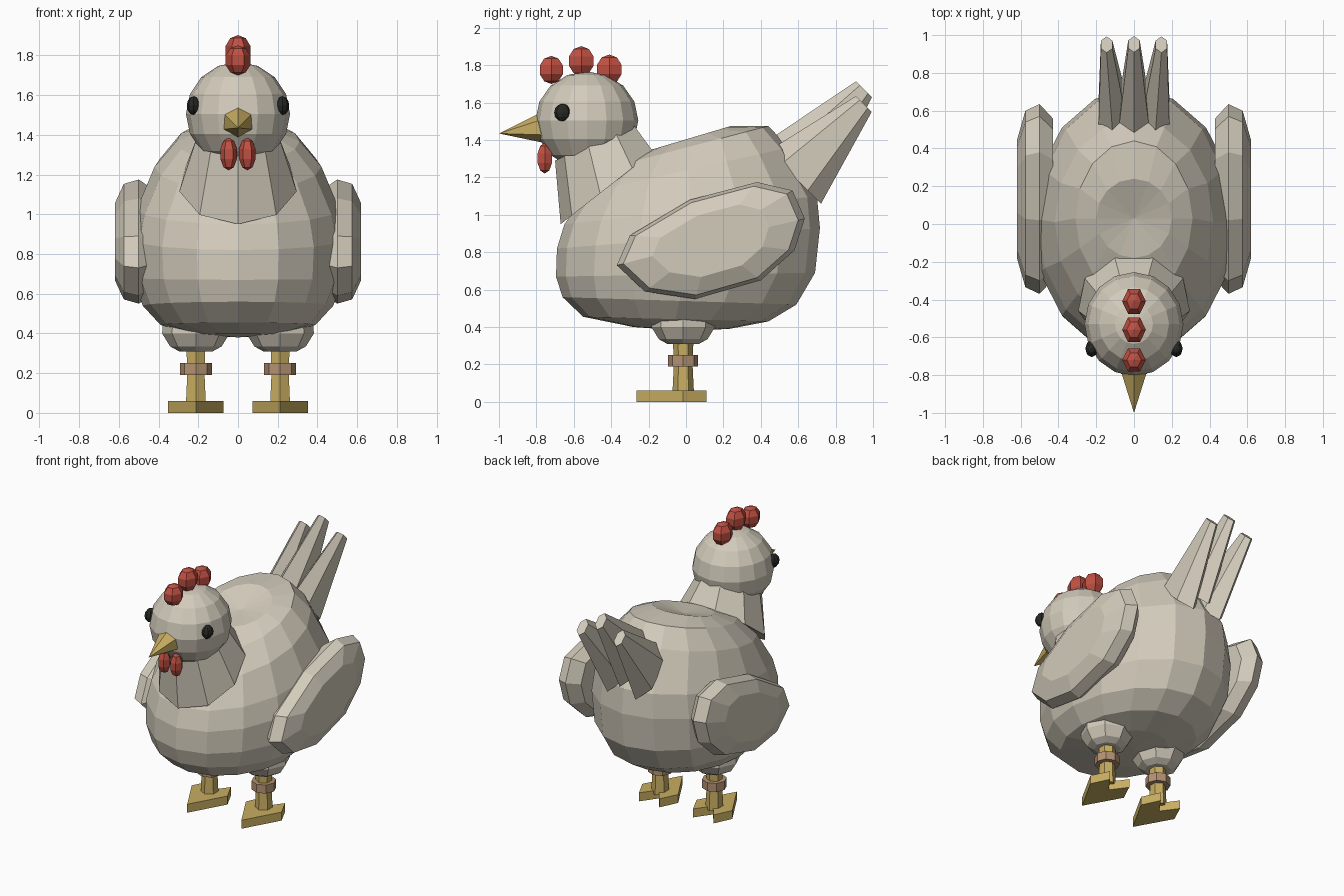
import bpy, bmesh, math
from mathutils import Vector, Matrix

cube = bpy.data.objects.get("Cube")
if cube:
    bpy.data.objects.remove(cube, do_unlink=True)


def material(name, rgb):
    m = bpy.data.materials.new(name)
    m.use_nodes = True
    m.diffuse_color = (*rgb, 1)
    m.node_tree.nodes["Principled BSDF"].inputs["Base Color"].default_value = (*rgb, 1)
    return m


CREAM = material("cream feathers", (0.65, 0.60, 0.50))
RED = material("comb red", (0.53, 0.08, 0.055))
GOLD = material("beak gold", (0.58, 0.42, 0.12))
BROWN = material("ankle tan", (0.46, 0.29, 0.17))
BLACK = material("eye black", (0.02, 0.021, 0.018))


def finish(bm, name, mat):
    bmesh.ops.recalc_face_normals(bm, faces=bm.faces)
    mesh = bpy.data.meshes.new(name)
    bm.to_mesh(mesh)
    bm.free()
    mesh.materials.append(mat)
    obj = bpy.data.objects.new(name, mesh)
    bpy.context.collection.objects.link(obj)
    return obj


def loft(name, mat, rings, start=None, end=None):
    """Skin a stack of point rings; each end is a pole or a flat cap."""
    bm = bmesh.new()
    loops = [[bm.verts.new(p) for p in ring] for ring in rings]
    n = len(loops[0])
    for a, b in zip(loops, loops[1:]):
        for i in range(n):
            j = (i + 1) % n
            bm.faces.new((a[i], a[j], b[j], b[i]))
    for loop, pole in ((loops[0], start), (loops[-1], end)):
        if pole is None:
            bm.faces.new(loop)
        else:
            tip = bm.verts.new(pole)
            for i in range(n):
                bm.faces.new((loop[i], loop[(i + 1) % n], tip))
    return finish(bm, name, mat)


def ellipse(center, axis_a, axis_b, n):
    c, a, b = Vector(center), Vector(axis_a), Vector(axis_b)
    angles = [math.tau * i / n for i in range(n)]
    return [c + a * math.cos(t) + b * math.sin(t) for t in angles]


def tilted_ring(front_y, front_z, back_y, back_z, half_width, n):
    front, back = Vector((0, front_y, front_z)), Vector((0, back_y, back_z))
    return ellipse((front + back) / 2, (front - back) / 2, (half_width, 0, 0), n)


def ball(name, mat, center, radii, segments, rings):
    bm = bmesh.new()
    bmesh.ops.create_uvsphere(bm, u_segments=segments, v_segments=rings, radius=1)
    turn = Matrix.Rotation(math.pi / 2, 4, "Z")
    bmesh.ops.transform(bm, verts=bm.verts,
                        matrix=Matrix.Translation(center) @ Matrix.Diagonal((*radii, 1)) @ turn)
    return finish(bm, name, mat)


def column(name, mat, x, y, profile, n):
    return loft(name, mat, [ellipse((x, y, z), (0, r, 0), (r, 0, 0), n) for z, r in profile])


# Body: tilted rings from belly to back (front y, z, back y, z, half width)
body = [
    (-.28, .40, .23, .39, .22),
    (-.55, .455, .44, .43, .39),
    (-.66, .56, .59, .52, .48),
    (-.695, .67, .69, .69, .53),
    (-.69, .82, .716, .93, .54),
    (-.65, .95, .70, 1.10, .51),
    (-.53, 1.12, .55, 1.36, .42),
    (-.38, 1.26, .44, 1.475, .31),
    (-.18, 1.35, .24, 1.475, .20),
]
loft("body", CREAM, [tilted_ring(*r, 16) for r in body], (0, 0, .38), (0, .03, 1.38))

# Neck and head
loft("neck", CREAM, [tilted_ring(-.67, .95, -.16, 1.35, .30, 9),
                     tilted_ring(-.70, 1.29, -.27, 1.49, .215, 9)])
ball("head", CREAM, (0, -.53, 1.505), (.262, .275, .262), 16, 8)

# Beak
loft("beak", GOLD, [ellipse((0, -.76, 1.47), (0, 0, .085), (.087, 0, 0), 6)], None, (0, -1, 1.435))

# Comb
for name, y, z, r in (("front", -.72, 1.775, .075), ("middle", -.56, 1.822, .08), ("back", -.41, 1.777, .08)):
    ball("comb_" + name, RED, (0, y, z), (.066, r, r), 6, 5)

# Tail feathers: flattened tapering blades
across = Vector((0, .707, -.707))
for name, base, tip in (("middle", (0, .60, 1.27), (0, .952, 1.672)),
                        ("left", (.11, .58, 1.20), (.145, .95, 1.592)),
                        ("right", (-.11, .58, 1.20), (-.145, .95, 1.592))):
    loft("tail_feather_" + name, CREAM, [ellipse(base, across * .2, (.09, 0, 0), 6),
                                         ellipse(tip, across * .06, (.035, 0, 0), 6)])

# Wing outline (y, z) and foot outline (x, y)
wing = [(-.37, .73), (-.3, .89), (.02, 1.08), (.38, 1.175), (.57, 1.13),
        (.635, .98), (.58, .81), (.4, .65), (.05, .55), (-.22, .59)]
wing_layers = [(.43, .85), (.50, 1), (.575, .93), (.62, .62)]
foot = [(0, -.265), (.14, -.015), (.08, .11), (0, 0), (-.08, .11), (-.14, -.015)]

for side, s in (("left", 1), ("right", -1)):
    # Wing: the outline swelling outward in layers
    loft("wing_" + side, CREAM,
         [[(s * x, .13 + (y - .13) * k, .86 + (z - .86) * k) for y, z in wing]
          for x, k in wing_layers])
    # Face details
    ball("eye_" + side, BLACK, (s * .224, -.66, 1.547), (.034, .045, .047), 8, 6)
    ball("wattle_" + side, RED, (s * .047, -.755, 1.303), (.044, .047, .082), 6, 5)
    # Leg
    x = s * .212
    column("thigh_" + side, CREAM, x, -.015,
           [(.31, .085), (.335, .13), (.40, .17), (.47, .165), (.53, .12)], 8)
    column("shank_" + side, GOLD, x, -.015, [(.04, .058), (.20, .05), (.33, .055)], 6)
    column("ankle_" + side, BROWN, x, -.015, [(.19, .08), (.25, .08)], 8)
    # Foot: an arrow shape with two back prongs
    loft("foot_" + side, GOLD, [[(x + fx, fy, z) for fx, fy in foot] for z in (0, .06)])
